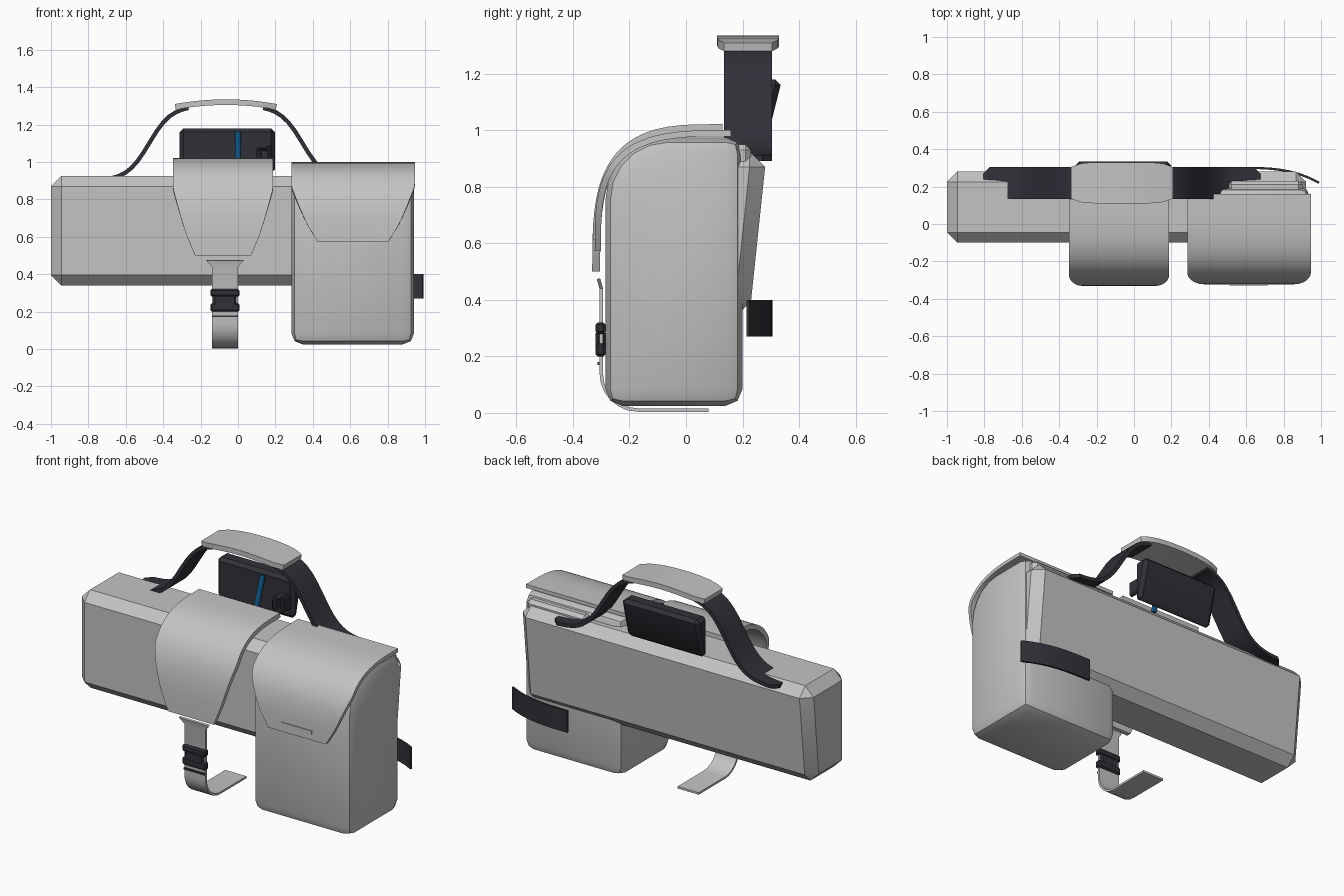
import bpy, bmesh
from math import sin, cos, exp, pi, radians
from mathutils import Vector

cube = bpy.data.objects.get("Cube")
if cube:
    bpy.data.objects.remove(cube, do_unlink=True)


def material(name, color):
    m = bpy.data.materials.new(name)
    m.use_nodes = True
    m.diffuse_color = (*color, 1)
    shader = m.node_tree.nodes["Principled BSDF"]
    shader.inputs["Base Color"].default_value = (*color, 1)
    return m


GREY = material("grey fabric", (0.55, 0.55, 0.55))
DARK = material("dark webbing", (0.03, 0.03, 0.04))
BLUE = material("blue metal", (0.005, 0.08, 0.2))


def finish(name, bm, mat, thick=0):
    bmesh.ops.recalc_face_normals(bm, faces=bm.faces[:])
    mesh = bpy.data.meshes.new(name)
    bm.to_mesh(mesh)
    bm.free()
    mesh.materials.append(mat)
    ob = bpy.data.objects.new(name, mesh)
    bpy.context.collection.objects.link(ob)
    bpy.ops.object.select_all(action='DESELECT')
    ob.select_set(True)
    bpy.context.view_layer.objects.active = ob
    if thick:
        solid = ob.modifiers.new("thickness", 'SOLIDIFY')
        solid.thickness = thick
        solid.offset = 0
        solid.use_even_offset = True
        bpy.ops.object.modifier_apply(modifier=solid.name)
    bpy.ops.object.shade_smooth_by_angle(angle=radians(35))
    return ob


def box(name, low, high, mat, bevel=0.008, segments=1, crown=0, lean=0):
    """Bevelled box; crown rounds the top front edge, lean moves the lower back forward."""
    bm = bmesh.new()
    bmesh.ops.create_cube(bm, size=1)
    for v in bm.verts:
        v.co = [a + (c + 0.5) * (b - a) for a, b, c in zip(low, high, v.co)]
    if crown:
        front_top = [e for e in bm.edges
                     if all(v.co.y < low[1] + 0.01 and v.co.z > high[2] - 0.01 for v in e.verts)]
        bmesh.ops.bevel(bm, geom=front_top, offset=crown, segments=5, profile=0.5,
                        affect='EDGES')
    if bevel:
        sharp = [e for e in bm.edges if e.calc_face_angle(0) > 1]
        bmesh.ops.bevel(bm, geom=sharp, offset=bevel, segments=segments, profile=0.5,
                        affect='EDGES')
    middle = Vector(low).lerp(Vector(high), 0.5)
    for v in bm.verts:
        if v.co.y > middle.y and v.co.z < middle.z:
            v.co.y -= lean
    return finish(name, bm, mat)


def ribbon(name, rows, thick, mat):
    """Thick sheet through rows of paired edge points."""
    bm = bmesh.new()
    pairs = [[bm.verts.new(p) for p in row] for row in rows]
    for (a, b), (c, d) in zip(pairs, pairs[1:]):
        bm.faces.new((a, b, d, c))
    return finish(name, bm, mat, thick)


def steps(count):
    return [i / count for i in range(count + 1)]


def flap(name, x, wide, tip, back, front, top, bottom, thick):
    """Sheet curving over the top and hanging down in front, narrowing to a blunt tip."""
    rows = []
    for t in steps(20):
        a = t * pi / 2
        y = back + (front - back) * sin(a) ** 0.6
        rise = max(cos(a), 0) ** 0.6
        half = tip + (wide - tip) * min(1, rise / 0.7) ** 0.8
        z = bottom + (top - bottom) * rise
        rows.append([(x - half, y, z), (x + half, y, z)])
    ribbon(name, rows, thick, GREY)


# Long body of the bag
box("main_bag", (-1, -0.1, 0.34), (0.92, 0.28, 0.925), GREY, bevel=0.055, lean=0.05)

# Upright pouch and its flap
box("side_pouch", (0.285, -0.285, 0.025), (0.942, 0.2, 0.975), GREY,
    bevel=0.06, segments=2, crown=0.22)
flap("pouch_flap", x=0.615, wide=0.33, tip=0.19, back=0.16, front=-0.312,
     top=0.99, bottom=0.575, thick=0.022)
box("flap_tab", (0.51, -0.328, 0.612), (0.715, -0.32, 0.632), GREY, bevel=0)
box("pouch_back_ridge", (0.5, 0.14, 0.85), (0.9, 0.23, 0.95), GREY, bevel=0.02)

# Open centre flap
flap("centre_flap", x=-0.08, wide=0.268, tip=0.15, back=0.13, front=-0.318,
     top=1.008, bottom=0.5, thick=0.028)


# Closing strap, curling under at the bottom
def strap_row(y, z, half=0.07):
    return [(-0.07 - half, y, z), (-0.07 + half, y, z)]


curl = [strap_row(-0.17 - 0.13 * cos(t * pi / 2), 0.14 - 0.13 * sin(t * pi / 2))
        for t in steps(6)]
ribbon("closing_strap",
       [strap_row(-0.31, 0.475, 0.1), strap_row(-0.3, 0.44)] + curl + [strap_row(0.08, 0.01)],
       0.012, GREY)

# Buckle and slider on the closing strap
for part, half, low, high in (("top", 0.078, 0.28, 0.32), ("middle", 0.06, 0.23, 0.29),
                              ("bottom", 0.078, 0.2, 0.245)):
    box("buckle_" + part, (-0.07 - half, -0.32, low), (-0.07 + half, -0.285, high), DARK)
box("strap_slider", (-0.14, -0.314, 0.17), (0, -0.306, 0.18), DARK, bevel=0)

# Carrying handle: webbing arms on both sides of a padded grip
HANDLE_X, HANDLE_Y = -0.065, 0.22
for side, name in ((-1, "handle_strap_right"), (1, "handle_strap_left")):
    rows = []
    for t in steps(16):
        reach = 0.2 + t * 0.54
        z = 0.9 + 0.4 / (1 + exp((reach - 0.41) / 0.06))
        half = 0.05 if t == 1 else 0.085
        x = HANDLE_X + side * reach
        rows.append([(x, HANDLE_Y - half, z), (x, HANDLE_Y + half, z)])
    ribbon(name, rows, 0.022, DARK)

grip = []
for t in steps(10):
    u = 2 * t - 1
    half = 0.11 - 0.025 * u ** 6
    x, z = HANDLE_X + 0.27 * u, 1.32 - 0.025 * u * u
    grip.append([(x, HANDLE_Y - half, z), (x, HANDLE_Y + half, z)])
ribbon("handle_grip", grip, 0.03, GREY)

# Dark case under the handle, leaning back, with its clip and rod
box("rear_case", (-0.312, 0.24, 0.94), (0.197, 0.335, 1.18), DARK, bevel=0.02, lean=0.05)
for name, x, top in (("clip_left", 0.155, 1.09), ("clip_right", 0.1, 1.07)):
    box(name, (x, 0.17, 1), (x + 0.025, 0.25, top), DARK)
box("clip_bridge", (0.1, 0.19, 1.06), (0.18, 0.25, 1.08), DARK)

bm = bmesh.new()
bmesh.ops.create_cone(bm, cap_ends=True, segments=16, radius1=0.016, radius2=0.016, depth=0.2)
rod = finish("rod", bm, BLUE)
rod.location = (0, 0.2, 1.065)
rod.rotation_euler.x = radians(-20)

# Loose webbing behind the pouch
rows = []
for t in steps(8):
    x, y = 0.57 + 0.42 * t, 0.3 - 0.08 * t ** 3
    rows.append([(x, y, 0.27), (x, y, 0.4)])
ribbon("rear_strap", rows, 0.012, DARK)
